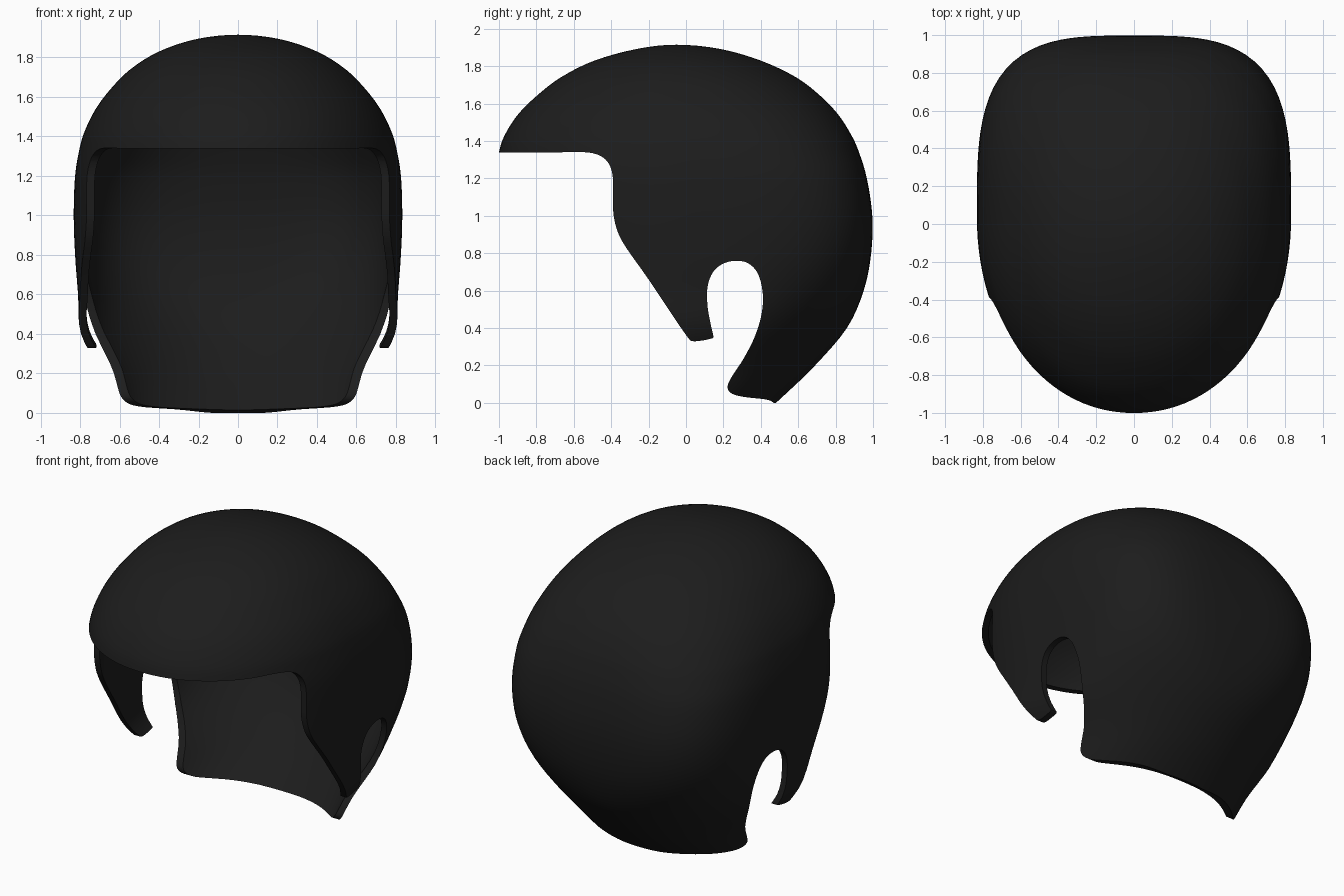
import bpy, bmesh, math
from mathutils import Vector

if "Cube" in bpy.data.objects:
    bpy.data.objects.remove(bpy.data.objects["Cube"])


def spline(p, steps):
    """Smooth curve through points of any dimension (first and last are guides)."""
    out = []
    for i in range(1, len(p) - 2):
        for k in range(steps):
            t = k / steps
            out.append([0.5 * (2 * b + (c - a) * t + (2 * a - 5 * b + 4 * c - d) * t * t
                               + (3 * b - a - 3 * c + d) * t ** 3)
                        for a, b, c, d in zip(p[i - 1], p[i], p[i + 1], p[i + 2])])
    out.append(list(p[-2]))
    return out


def make_object(name, bm):
    mesh = bpy.data.meshes.new(name)
    bm.to_mesh(mesh)
    bm.free()
    obj = bpy.data.objects.new(name, mesh)
    bpy.context.collection.objects.link(obj)
    return obj


# Horizontal sections: z, half width, front y, back y, squareness of the back
rows = [
    (1.915, 0, -.05, -.05, 2), (1.893, .21, -.26, .18, 2), (1.83, .40, -.49, .40, 2.1),
    (1.74, .545, -.67, .59, 2.2), (1.64, .645, -.80, .72, 2.4), (1.54, .72, -.90, .815, 2.6),
    (1.43, .775, -.97, .885, 2.8), (1.34, .802, -1.0, .925, 3), (1.2, .825, -1.02, .967, 3.3),
    (1.0, .832, -1.01, .996, 3.4), (.8, .825, -1, .99, 3.2), (.6, .81, -1, .95, 2.7),
    (.4, .795, -1, .86, 2.1), (.2, .69, -.9, .69, 2), (.05, .63, -.8, .535, 2),
    (-.1, .56, -.7, .37, 2)]
guides = [(1.893, -.21, .18, -.26, 2)] + rows + [(-.25, .49, -.6, .2, 2)]

# Domed skin lofted through the sections
N = 112
bm = bmesh.new()
pole = bm.verts.new((0, -.05, 1.915))
rings = []
for z, w, yf, yb, nb in spline(guides, 4)[1:]:
    mid = (yf + yb) / 2 + .05 * min(1, max(0, (1.85 - z) / .5))
    if z < .6:
        mid = 0.0 + (mid * max(0, (z - .4) / .2))
    ring = []
    for i in range(N):
        a = 2 * math.pi * i / N
        c, s = math.cos(a), math.sin(a)
        n = nb if s > 0 else 2.08
        r = (abs(c) ** n + abs(s) ** n) ** (-1 / n)
        ring.append(bm.verts.new((w * r * c, mid + r * s * ((yb - mid) if s > 0 else (mid - yf)), z)))
    rings.append(ring)
for i in range(N):
    j = (i + 1) % N
    bm.faces.new((pole, rings[0][i], rings[0][j]))
    for a, b in zip(rings, rings[1:]):
        bm.faces.new((a[i], b[i], b[j], a[j]))
shell = make_object("helmet_shell", bm)

# Side outline of the brim, cheek guard, ear notch and neck guard
neck_ear = [(.47, 0), (.43, .018), (.31, .032), (.245, .05), (.222, .085), (.245, .14), (.31, .24),
            (.37, .36), (.405, .48), (.41, .59), (.385, .69), (.335, .745), (.27, .76),
            (.2, .745), (.145, .70), (.115, .62), (.115, .52), (.13, .43), (.148, .352)]
cheek_brim = [(.14, .345), (.09, .334), (.035, .33), (.01, .35), (-.06, .45), (-.2, .66), (-.32, .83),
              (-.365, .915), (-.388, 1.01), (-.39, 1.12), (-.393, 1.22), (-.42, 1.29),
              (-.48, 1.33), (-.58, 1.342), (-.75, 1.338), (-1.2, 1.338)]
outline = []
for pts in (neck_ear, cheek_brim):
    outline += spline([pts[0]] + pts + [pts[-1]], 4)
outline += [(-1.2, 2.2), (1.2, 2.2), (1.2, 0)]

# Extruded outline used to trim the shell
bm = bmesh.new()
face = bm.faces.new([bm.verts.new((-1.1, y, z)) for y, z in outline])
ext = bmesh.ops.extrude_face_region(bm, geom=[face])
bmesh.ops.translate(bm, vec=Vector((2.2, 0, 0)),
                    verts=[v for v in ext["geom"] if isinstance(v, bmesh.types.BMVert)])
bmesh.ops.recalc_face_normals(bm, faces=bm.faces)
cutter = make_object("trim_cutter", bm)
cutter.hide_render = True

# Wall thickness, then trim
bpy.context.view_layer.objects.active = shell
shell.select_set(True)
solid = shell.modifiers.new("wall", 'SOLIDIFY')
solid.thickness = .038
solid.offset = -1
trim = shell.modifiers.new("trim", 'BOOLEAN')
trim.operation = 'INTERSECT'
trim.solver = 'EXACT'
trim.object = cutter
for name in ("wall", "trim"):
    bpy.ops.object.modifier_apply(modifier=name)
bpy.data.objects.remove(cutter)
bpy.ops.object.shade_smooth_by_angle(angle=math.radians(40))

# Black finish
mat = bpy.data.materials.new("black_finish")
mat.diffuse_color = (.012, .012, .012, 1)
mat.use_nodes = True
mat.node_tree.nodes["Principled BSDF"].inputs["Base Color"].default_value = mat.diffuse_color
shell.data.materials.clear()
shell.data.materials.append(mat)
